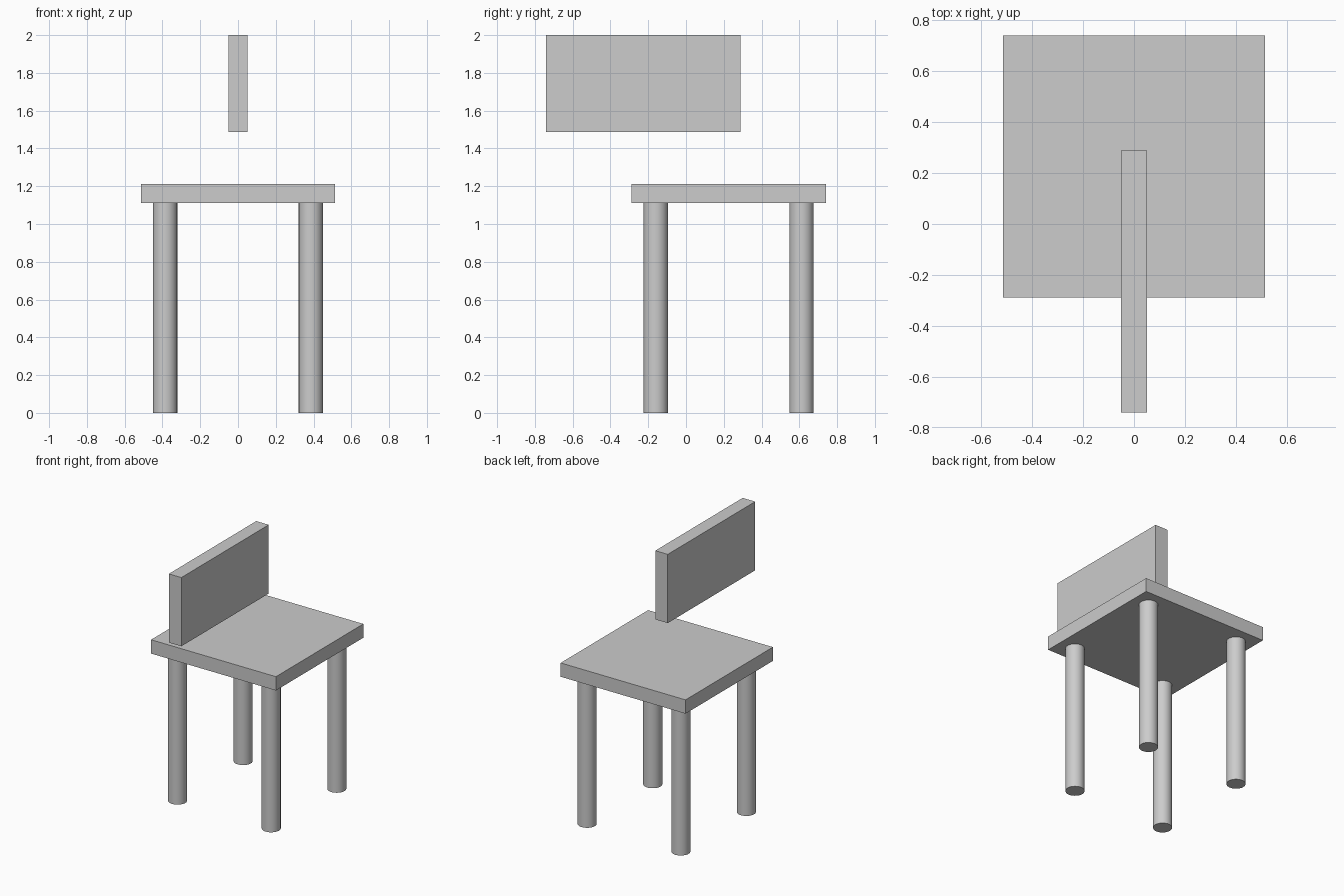
import bpy
import math

if "Cube" in bpy.data.objects:
    bpy.data.objects.remove(bpy.data.objects["Cube"])

U = 2 / 19.44          # board thickness, the base unit of the model
SEAT_Y = 0.226         # seat is shifted back, backrest forward
SEAT_BOTTOM = 1.11
LEG_OFFSET = 3.75 * U
LEG_RADIUS = 0.625 * U

grey = bpy.data.materials.new("plain grey")
grey.diffuse_color = (0.604, 0.604, 0.604, 1)
grey.use_nodes = True
grey.node_tree.nodes["Principled BSDF"].inputs["Base Color"].default_value = grey.diffuse_color


def finish(name):
    obj = bpy.context.object
    obj.name = name
    obj.data.materials.append(grey)
    return obj


def box(name, size, centre):
    bpy.ops.mesh.primitive_cube_add(size=1, location=centre)
    obj = finish(name)
    obj.scale = size
    bpy.ops.object.transform_apply(location=False, rotation=False, scale=True)


# Square seat board
box("seat", (10 * U, 10 * U, U), (0, SEAT_Y, SEAT_BOTTOM + U / 2))

# Backrest board, floating above the seat and turned along y
box("backrest", (U, 10 * U, 2 - 1.488), (0, -SEAT_Y, (2 + 1.488) / 2))

# Four round legs
for y_name, sy in (("front", -1), ("back", 1)):
    for x_name, sx in (("left", -1), ("right", 1)):
        bpy.ops.mesh.primitive_cylinder_add(
            vertices=48, radius=LEG_RADIUS, depth=SEAT_BOTTOM,
            location=(sx * LEG_OFFSET, SEAT_Y + sy * LEG_OFFSET, SEAT_BOTTOM / 2))
        finish(f"{y_name}_{x_name}_leg")
        bpy.ops.object.shade_smooth_by_angle(angle=math.radians(30))
